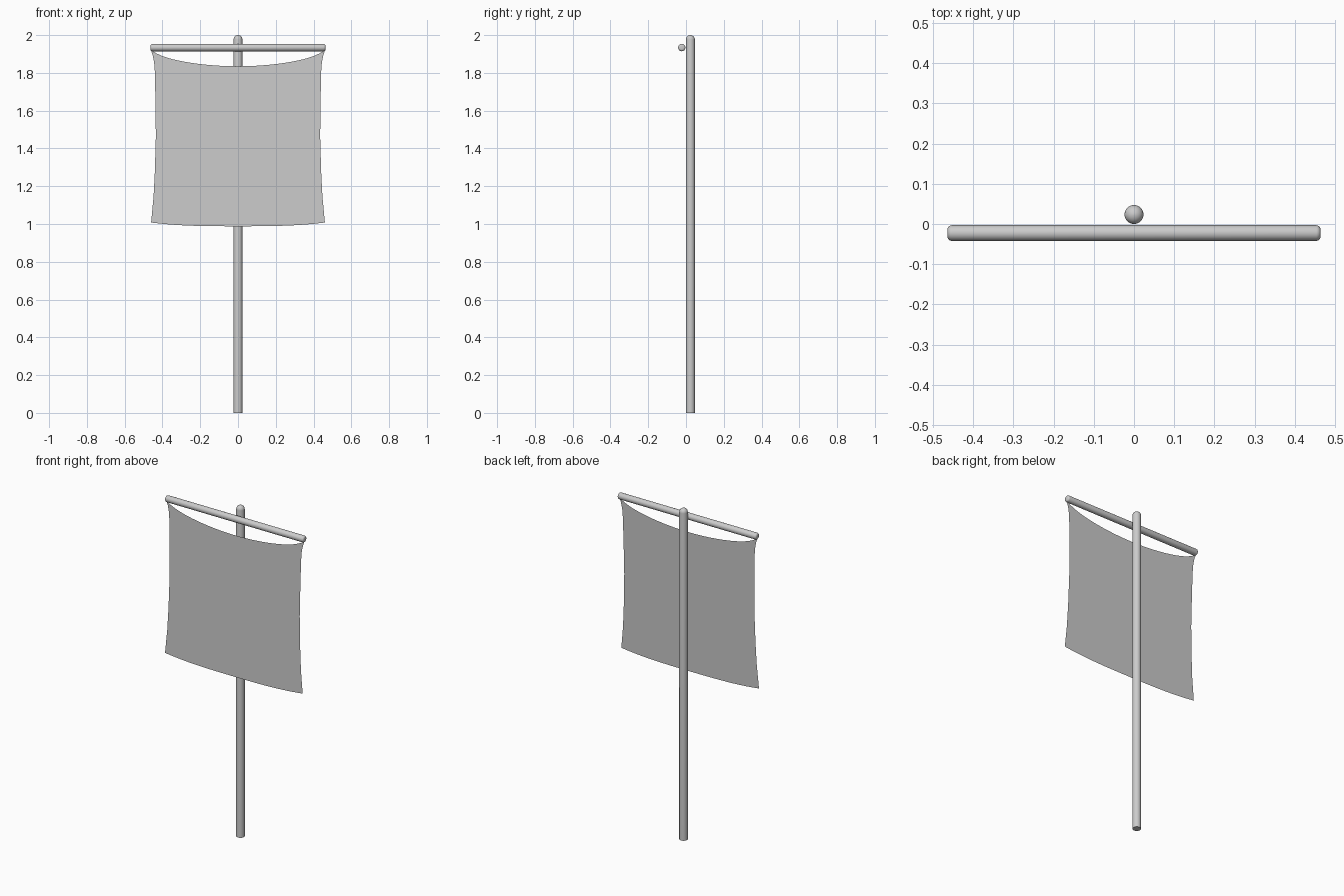
import bpy, math

if "Cube" in bpy.data.objects:
    bpy.data.objects.remove(bpy.data.objects["Cube"])

def material(name, v):
    m = bpy.data.materials.new(name)
    m.diffuse_color = (v, v, v, 1)
    m.use_nodes = True
    m.node_tree.nodes["Principled BSDF"].inputs["Base Color"].default_value = m.diffuse_color
    return m

grey = material("light grey", 0.6)

def add(name, verts, faces, angle=50):
    me = bpy.data.meshes.new(name)
    me.from_pydata(verts, [], faces)
    me.materials.append(grey)
    ob = bpy.data.objects.new(name, me)
    bpy.context.collection.objects.link(ob)
    bpy.ops.object.select_all(action='DESELECT')
    ob.select_set(True)
    bpy.context.view_layer.objects.active = ob
    bpy.ops.object.shade_smooth_by_angle(angle=math.radians(angle))
    return ob

def rod(name, profile, place, n=32):
    """Lathe (radius, height) rings, capped at both ends."""
    verts, faces = [], []
    for r, h in profile:
        for i in range(n):
            a = 2 * math.pi * i / n
            verts.append(place(r * math.cos(a), r * math.sin(a), h))
    for k in range(len(profile) - 1):
        for i in range(n):
            j = (i + 1) % n
            faces.append((k*n + i, k*n + j, k*n + n + j, k*n + n + i))
    faces.append(tuple(reversed(range(n))))
    faces.append(tuple(range((len(profile) - 1) * n, len(profile) * n)))
    return add(name, verts, faces)

# upright pole with a domed top
R = 0.0235
dome = [(R * math.cos(a), 2 - R + R * math.sin(a))
        for a in [math.radians(d) for d in (0, 15, 30, 45, 60, 75, 87)]]
rod("pole", [(R, 0)] + dome, lambda a, b, h: (a, 0.0235 + b, h))

# crossbar with softly rounded ends
r, L, c = 0.0195, 0.464, 0.011
end = [(r - c + c * math.cos(a), L - c + c * math.sin(a))
       for a in [math.radians(d) for d in (0, 22, 45, 67, 90)]]
bar = [(q, -h) for q, h in reversed(end)] + end
rod("crossbar", bar, lambda a, b, h: (h, -0.0225 + a, 1.934 + b))

# hanging cloth: sagging top edge, pinched sides, bowed bottom
widths = [(0, .461), (.03, .451), (.07, .444), (.13, .440), (.3, .437),
          (.5, .435), (.7, .440), (.85, .447), (1, .46)]

def half_width(t):
    for (t0, w0), (t1, w1) in zip(widths, widths[1:]):
        if t <= t1:
            return w0 + (w1 - w0) * (t - t0) / (t1 - t0)
    return widths[-1][1]

NX, NZ = 32, 40
verts, faces = [], []
for j in range(NZ + 1):
    t = j / NZ
    for i in range(NX + 1):
        u = 2 * i / NX - 1
        top = 1.835 + 0.062 * u * u + 0.023 * u ** 8
        bottom = 0.988 + 0.02 * abs(u) ** 3
        z = top + (bottom - top) * t
        y = -0.024 - 0.016 * (1.92 - z) / 0.92
        verts.append((u * half_width(t), y, z))
for j in range(NZ):
    for i in range(NX):
        a = j * (NX + 1) + i
        faces.append((a, a + NX + 1, a + NX + 2, a + 1))
add("cloth", verts, faces)
